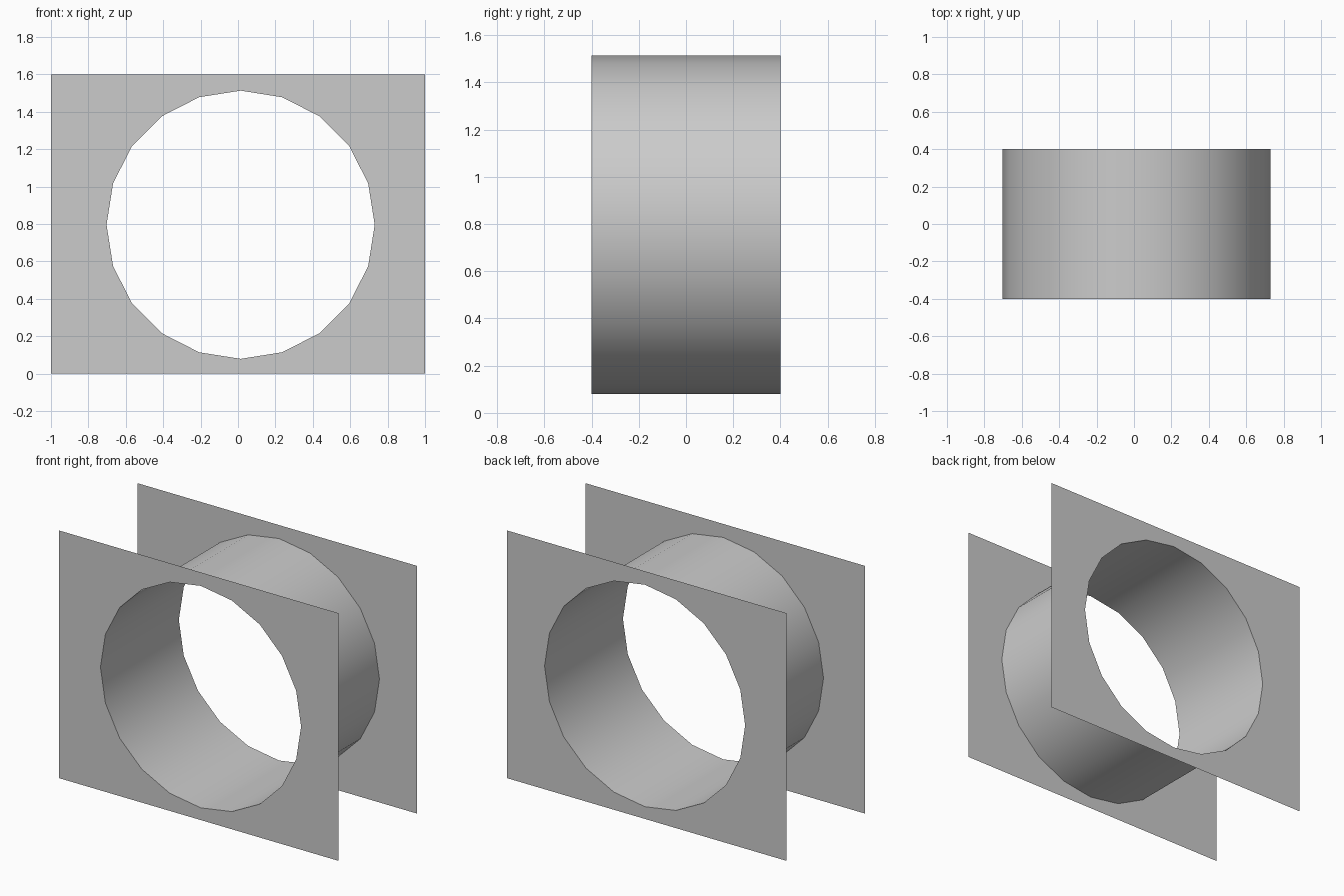
import bpy, bmesh, math

if "Cube" in bpy.data.objects:
    bpy.data.objects.remove(bpy.data.objects["Cube"])

SIDES, RADIUS, CX, CZ = 20, 0.717, 0.014, 0.796
HALF_W, HEIGHT, HALF_D = 1.0, 1.6, 0.4


def ring(bm, y):
    angles = [2 * math.pi * i / SIDES for i in range(SIDES)]
    return [bm.verts.new((CX + RADIUS * math.cos(a), y, CZ + RADIUS * math.sin(a)))
            for a in angles]


def loop_edges(bm, verts):
    return [bm.edges.new((v, verts[(i + 1) % len(verts)])) for i, v in enumerate(verts)]


def finish(bm, name):
    mesh = bpy.data.meshes.new(name)
    bm.to_mesh(mesh)
    bm.free()
    obj = bpy.data.objects.new(name, mesh)
    bpy.context.collection.objects.link(obj)
    return obj


def plate(name, y, facing):
    bm = bmesh.new()
    corners = [bm.verts.new((x, y, z)) for x, z in
               ((-HALF_W, 0), (HALF_W, 0), (HALF_W, HEIGHT), (-HALF_W, HEIGHT))]
    edges = loop_edges(bm, corners) + loop_edges(bm, ring(bm, y))
    bmesh.ops.triangle_fill(bm, use_beauty=True, edges=edges, normal=(0, facing, 0))
    bm.normal_update()
    for f in bm.faces:
        if f.normal.y * facing < 0:
            f.normal_flip()
    return finish(bm, name)


# Thin end plates with round openings
plate("front_plate", -HALF_D, -1)
plate("back_plate", HALF_D, 1)

# Open smooth tube joining the two openings
bm = bmesh.new()
a, b = ring(bm, -HALF_D), ring(bm, HALF_D)
for i in range(SIDES):
    j = (i + 1) % SIDES
    face = bm.faces.new((a[i], b[i], b[j], a[j]))
    face.smooth = True
    face.normal_update()
    mid = face.calc_center_median()
    if face.normal.x * (mid.x - CX) + face.normal.z * (mid.z - CZ) < 0:
        face.normal_flip()
finish(bm, "tube")
